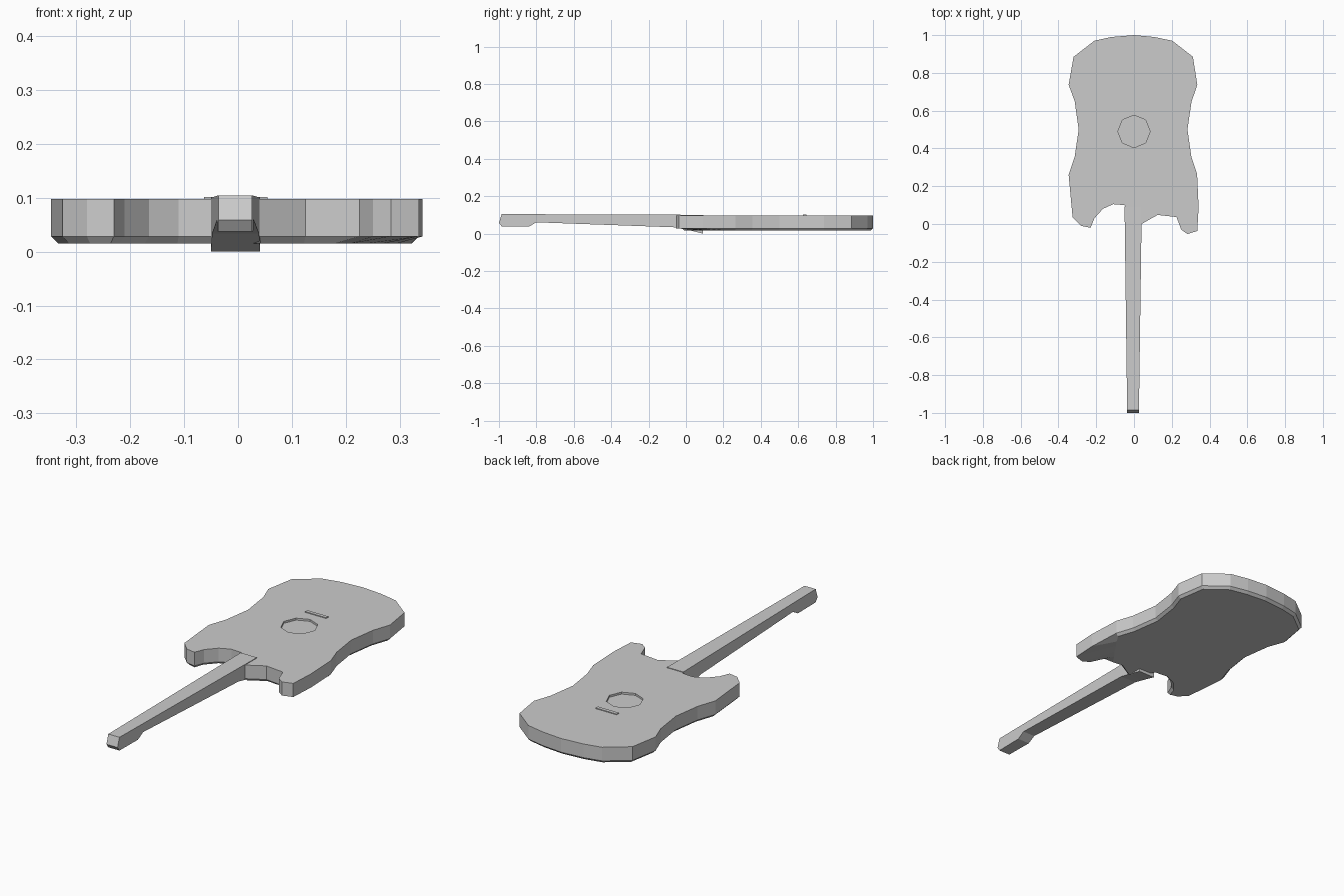
import bpy, bmesh, math
from mathutils import Vector

if "Cube" in bpy.data.objects:
    bpy.data.objects.remove(bpy.data.objects["Cube"])


def make_object(name, bm):
    bmesh.ops.recalc_face_normals(bm, faces=bm.faces)
    me = bpy.data.meshes.new(name)
    bm.to_mesh(me)
    bm.free()
    ob = bpy.data.objects.new(name, me)
    bpy.context.collection.objects.link(ob)
    return ob


def loft(name, rings):
    """Closed solid through rings with equal point counts."""
    bm = bmesh.new()
    loops = [[bm.verts.new(p) for p in ring] for ring in rings]
    n = len(loops[0])
    for a, b in zip(loops, loops[1:]):
        for i in range(n):
            j = (i + 1) % n
            bm.faces.new((a[i], a[j], b[j], b[i]))
    bm.faces.new(loops[0])
    bm.faces.new(loops[-1])
    return make_object(name, bm)


def inset(points, d):
    """Move a counter-clockwise outline inward by d."""
    out = []
    for i, p in enumerate(points):
        p = Vector(p)
        e1 = (p - Vector(points[i - 1])).normalized()
        e2 = (Vector(points[(i + 1) % len(points)]) - p).normalized()
        normal = Vector((-e1.y - e2.y, e1.x + e2.x)).normalized()
        out.append(tuple(p + normal * d))
    return out


# Body outline, counter-clockwise from the butt end
outline = [
    (0, 1), (-.12, .99), (-.21, .97), (-.32, .885), (-.346, .737), (-.314, .65),
    (-.293, .5), (-.314, .355), (-.346, .26), (-.325, .035), (-.28, -.01),
    (-.23, -.02), (-.21, .03), (-.165, .08), (-.11, .105), (-.05, .10),
    (.04, 0), (.125, .048), (.225, .037), (.25, -.03), (.283, -.053),
    (.335, -.037), (.342, .09), (.334, .265), (.304, .355), (.283, .5),
    (.304, .645), (.335, .737), (.312, .885), (.203, .97), (.108, .99)]
bottom = inset(outline, .013)
# Wide bevel under the longer horn
bottom[18:23] = [(.18, .055), (.21, .10), (.24, .14), (.27, .185), (.295, .22)]
body = loft("body", [
    [(x, y, .015) for x, y in bottom],
    [(x, y, .028) for x, y in outline],
    [(x, y, .097) for x, y in outline]])

# Shallow eight-sided recess in the top
bm = bmesh.new()
bmesh.ops.create_cone(bm, cap_ends=True, segments=8, radius1=.086, radius2=.086, depth=.04)
bmesh.ops.translate(bm, verts=bm.verts, vec=(0, .49, .107))
cutter = make_object("recess_cutter", bm)
cutter.hide_render = True
cutter.hide_set(True)
mod = body.modifiers.new("recess", 'BOOLEAN')
mod.operation = 'DIFFERENCE'
mod.solver = 'EXACT'
mod.object = cutter

# Neck, headstock and heel: side profile, widening towards the body
profile = [(-.985, .104), (-1, .058), (-.985, .037), (-.84, .037), (-.80, .06),
           (-.05, .033), (0, .022), (.09, 0), (.093, .1)]


def neck_side(x_tip, x_heel):
    return [(x_tip + (x_heel - x_tip) * (y + 1) / 1.09, y, z) for y, z in profile]


loft("neck", [neck_side(-.036, -.05), neck_side(.026, .041)])

# Bridge bar
bm = bmesh.new()
bmesh.ops.create_cube(bm, size=1)
bmesh.ops.scale(bm, verts=bm.verts, vec=(.118, .018, .012))
bmesh.ops.translate(bm, verts=bm.verts, vec=(-.004, .635, .095))
make_object("bridge", bm)
